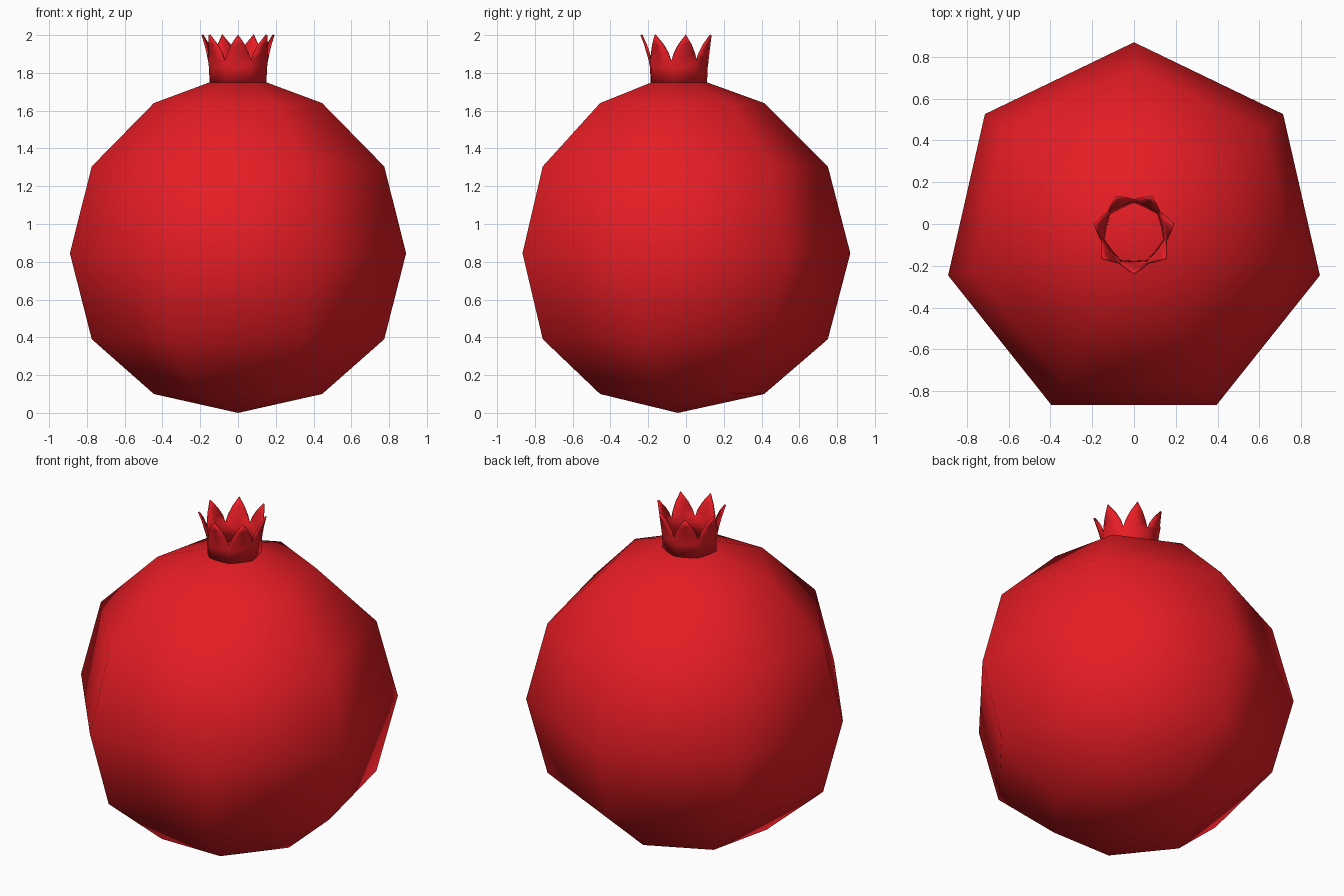
import bpy, math

if "Cube" in bpy.data.objects:
    bpy.data.objects.remove(bpy.data.objects["Cube"])

N = 7                 # sides of the fruit and number of sepals
CY = -0.043           # y of the central axis
STEP = 2 * math.pi / N

red = bpy.data.materials.new("red_skin")
red.diffuse_color = (0.8, 0.012, 0.018, 1)
red.use_nodes = True
red.node_tree.nodes["Principled BSDF"].inputs["Base Color"].default_value = red.diffuse_color


def polar(r, a, z):
    return (r * math.cos(a), CY + r * math.sin(a), z)


def corner(k):
    return math.pi / 2 + k * STEP


def make(name, verts, faces):
    me = bpy.data.meshes.new(name)
    me.from_pydata(verts, [], faces)
    me.materials.append(red)
    ob = bpy.data.objects.new(name, me)
    bpy.context.collection.objects.link(ob)
    for p in me.polygons:
        p.use_smooth = True
    return ob


# Fruit body: seven-sided lathe, pointed at the bottom, small flat top
profile = [(0.457, 0.10), (0.794, 0.39), (0.913, 0.845),
           (0.794, 1.305), (0.457, 1.64), (0.154, 1.75)]
verts = [polar(r, corner(k), z) for r, z in profile for k in range(N)]
faces = [(i * N + k, i * N + (k + 1) % N, (i + 1) * N + (k + 1) % N, (i + 1) * N + k)
         for i in range(len(profile) - 1) for k in range(N)]
verts.append((0, CY, 0))
faces += [(len(verts) - 1, (k + 1) % N, k) for k in range(N)]
faces.append(tuple(range(5 * N, 6 * N)))
make("fruit_body", verts, faces)

# Crown: short collar, with one pointed, outward-curving sepal per side
verts, faces = [], []
for r, z in [(0.154, 1.745), (0.158, 1.83), (0.162, 1.86)]:
    verts += [polar(r, corner(k), z) for k in range(N)]
for k in range(N):
    n = (k + 1) % N
    mid = corner(k) + STEP / 2
    b = len(verts)
    verts += [polar(0.144, mid, 1.75), polar(0.148, mid, 1.83), polar(0.154, mid, 1.865)]
    for i in range(2):
        faces += [(i * N + k, b + i, b + i + 1, (i + 1) * N + k),
                  (b + i, i * N + n, (i + 1) * N + n, b + i + 1)]
    # sepal rows: left edge, middle, right edge, then the tip
    s = b + 3
    for r, rm, half, z in [(0.168, 0.166, 0.058, 1.905), (0.178, 0.179, 0.036, 1.95)]:
        d = half / r
        verts += [polar(r, mid - d, z), polar(rm, mid, z), polar(r, mid + d, z)]
    verts.append(polar(0.198, mid, 2.0))
    faces += [(2 * N + k, b + 2, s + 1, s), (b + 2, 2 * N + n, s + 2, s + 1),
              (s, s + 1, s + 4, s + 3), (s + 1, s + 2, s + 5, s + 4),
              (s + 3, s + 4, s + 6), (s + 4, s + 5, s + 6)]
crown = make("crown", verts, faces)
thick = crown.modifiers.new("thickness", 'SOLIDIFY')
thick.thickness = 0.01
thick.offset = -1
